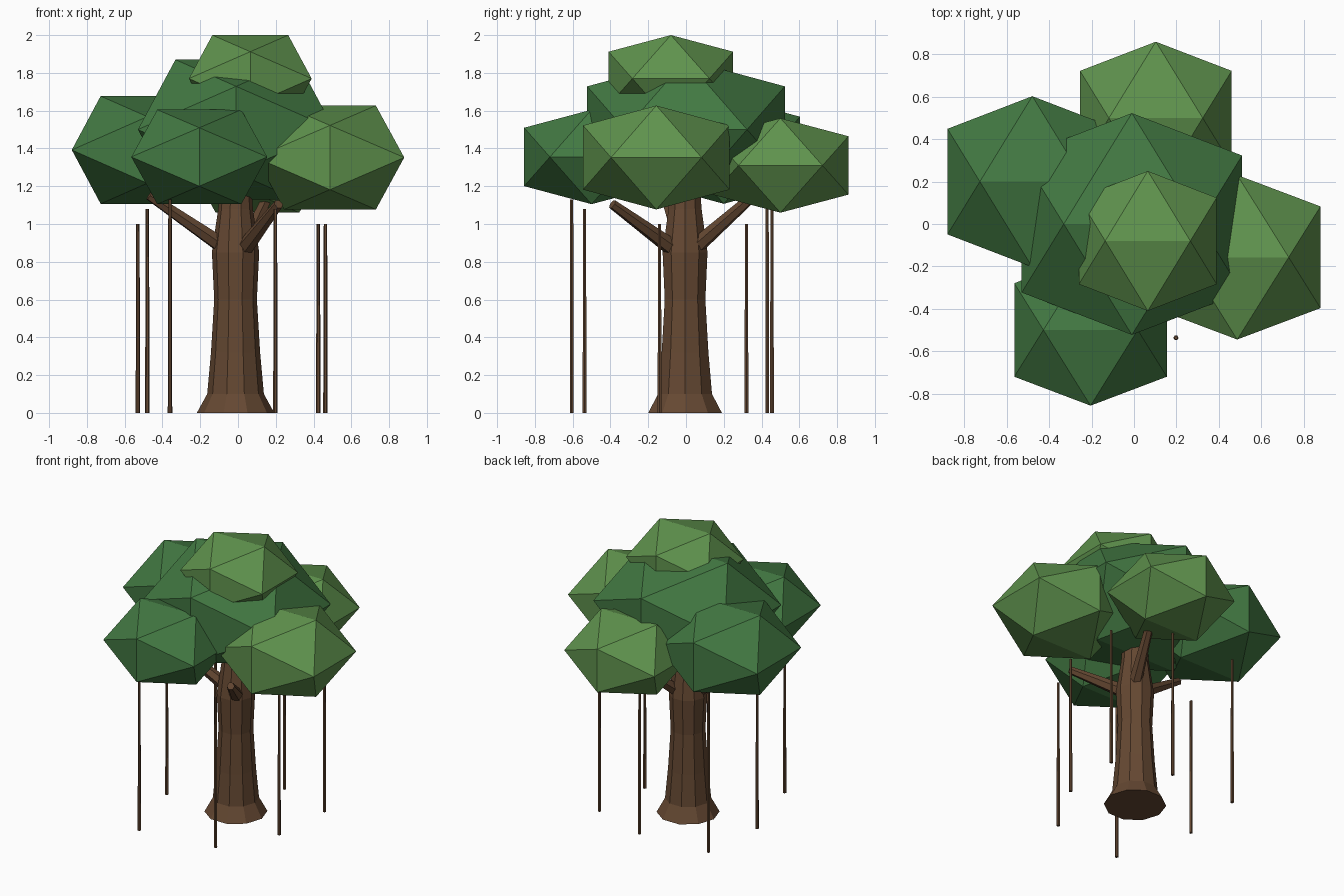
import bpy, bmesh, math
from mathutils import Vector

if "Cube" in bpy.data.objects:
    bpy.data.objects.remove(bpy.data.objects["Cube"])

PHI = (1 + math.sqrt(5)) / 2


def material(name, rgb):
    m = bpy.data.materials.new(name)
    m.diffuse_color = (*rgb, 1)
    m.use_nodes = True
    m.node_tree.nodes["Principled BSDF"].inputs["Base Color"].default_value = m.diffuse_color
    return m


BARK = material("bark", (0.13, 0.065, 0.032))
DARK = material("dark_leaf", (0.055, 0.19, 0.055))
LIGHT = material("light_leaf", (0.115, 0.29, 0.075))


def finish(bm, name, mat):
    bmesh.ops.recalc_face_normals(bm, faces=bm.faces)
    me = bpy.data.meshes.new(name)
    bm.to_mesh(me)
    bm.free()
    me.materials.append(mat)
    ob = bpy.data.objects.new(name, me)
    bpy.context.collection.objects.link(ob)
    return ob


def tube(name, points, radii, sides, mat):
    """Closed faceted tube with one ring per point, all square to the overall axis."""
    pts = [Vector(p) for p in points]
    turn = (pts[-1] - pts[0]).to_track_quat('Z', 'Y')
    bm = bmesh.new()
    rings = []
    for p, r in zip(pts, radii):
        angles = [2 * math.pi * i / sides for i in range(sides)]
        rings.append([bm.verts.new(p + turn @ Vector((r * math.cos(a), r * math.sin(a), 0)))
                      for a in angles])
    for low, high in zip(rings, rings[1:]):
        for i in range(sides):
            j = (i + 1) % sides
            bm.faces.new((low[i], low[j], high[j], high[i]))
    bm.faces.new(rings[0])
    bm.faces.new(rings[-1])
    return finish(bm, name, mat)


def leaf_clump(name, centre, half, mat):
    """Squashed icosahedron with its edges aligned to the axes; half = half extents."""
    bm = bmesh.new()
    k = 1 / PHI
    for a in (-1, 1):
        for b in (-k, k):
            for co in ((a, b, 0), (b, 0, a), (0, a, b)):
                bm.verts.new([c + h * v for c, h, v in zip(centre, half, co)])
    bmesh.ops.convex_hull(bm, input=bm.verts)
    return finish(bm, name, mat)


# Trunk with flared foot
TRUNK = [(0, 0.205), (0.1, 0.15), (0.32, 0.13), (0.6, 0.113), (0.85, 0.125), (1.08, 0.092), (1.25, 0.08)]
tube("trunk", [(-0.013, -0.005, z) for z, r in TRUNK], [r for z, r in TRUNK], 10, BARK)

# Branches
for name, a, b in (
    ("branch_front", (0.04, -0.08, 0.88), (0.215, -0.39, 1.105)),
    ("branch_left", (-0.06, -0.01, 0.87), (-0.47, -0.11, 1.15)),
    ("branch_back", (0.03, 0.04, 0.87), (0.17, 0.38, 1.17)),
):
    tube(name, (a, b), (0.046, 0.026), 6, BARK)

# Hanging roots: x, y, top height
ROOTS = [(-0.36, -0.605, 1.13), (0.198, -0.537, 1.08), (0.425, -0.14, 1.0), (0.463, 0.32, 1.0),
         (0.05, 0.455, 1.08), (-0.48, 0.43, 1.08), (-0.53, -0.05, 1.0)]
for i, (x, y, top) in enumerate(ROOTS, 1):
    tube(f"hanging_root_{i}", ((x, y, 0), (x, y, top)), (0.012, 0.009), 6, BARK)

# Leaf clumps
leaf_clump("leaves_centre", (-0.01, 0, 1.5), (0.52, 0.523, 0.37), DARK)
leaf_clump("leaves_left", (-0.48, 0.2, 1.392), (0.4, 0.403, 0.285), DARK)
leaf_clump("leaves_front", (-0.205, -0.5, 1.355), (0.36, 0.357, 0.25), DARK)
leaf_clump("leaves_right", (0.487, -0.157, 1.352), (0.393, 0.388, 0.275), LIGHT)
leaf_clump("leaves_back", (0.103, 0.5, 1.31), (0.358, 0.36, 0.25), LIGHT)
leaf_clump("leaves_top", (0.065, -0.08, 1.77), (0.325, 0.33, 0.23), LIGHT)
